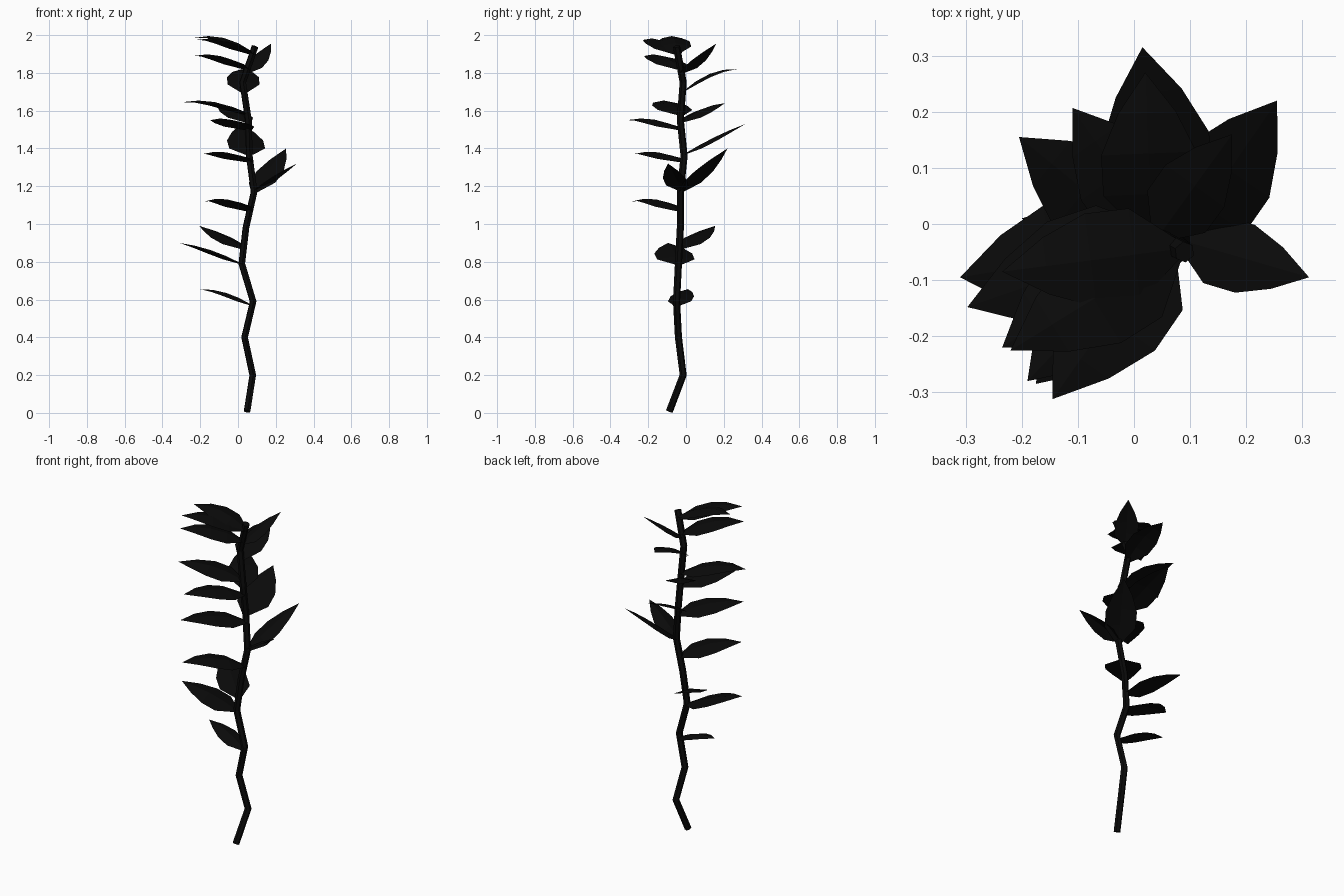
import bpy, bmesh
from mathutils import Vector

if "Cube" in bpy.data.objects:
    bpy.data.objects.remove(bpy.data.objects["Cube"])

dark = bpy.data.materials.new("dark_plant")
dark.diffuse_color = (0.003, 0.003, 0.003, 1)
dark.use_nodes = True
dark.node_tree.nodes["Principled BSDF"].inputs["Base Color"].default_value = dark.diffuse_color

# Zigzag stem
PATH = [Vector(p) for p in [
    (.048, -.088, .008), (.078, -.015, .20), (.035, -.04, .40), (.08, -.05, .59),
    (.02, -.04, .79), (.042, -.03, .98), (.085, -.03, 1.17), (.06, -.01, 1.36),
    (.055, -.03, 1.55), (.025, -.015, 1.75), (.09, -.05, 1.94)]]
curve = bpy.data.curves.new("stem", "CURVE")
curve.dimensions = "3D"
curve.bevel_depth = .019
curve.bevel_resolution = 1
curve.use_fill_caps = True
spline = curve.splines.new("POLY")
spline.points.add(len(PATH) - 1)
for pt, p in zip(spline.points, PATH):
    pt.co = (*p, 1)
stem = bpy.data.objects.new("stem", curve)
bpy.context.collection.objects.link(stem)
bpy.context.view_layer.objects.active = stem
stem.select_set(True)
bpy.ops.object.convert(target="MESH")
stem = bpy.context.object
for poly in stem.data.polygons:
    poly.use_smooth = False
stem.data.materials.append(dark)


def stem_at(z):
    for a, b in zip(PATH, PATH[1:]):
        if z <= b.z:
            return a.lerp(b, (z - a.z) / (b.z - a.z))
    return PATH[-1].copy()


# Leaf outline: position along the leaf, share of the full half width
OUTLINE = [(0, .2), (.25, .97), (.5, .98), (.75, .6)]


def leaf(index, base_z, tip, bend, width=.29):
    base, tip = stem_at(base_z), Vector(tip)
    along = tip - base
    flat = Vector((along.x, along.y, 0))
    length = flat.length
    side = Vector((-flat.y, flat.x, 0)).normalized()
    bm = bmesh.new()
    rows = []
    for t, w in OUTLINE:
        mid = base + along * t
        mid.z += bend * length * 4 * t * (1 - t)
        half = side * w * width * length
        drop = Vector((0, 0, -.018 * w))
        rows.append([bm.verts.new(v) for v in (mid - half + drop, mid, mid + half + drop)])
    for a, b in zip(rows, rows[1:]):
        for i in (0, 1):
            bm.faces.new((a[i], a[i + 1], b[i + 1], b[i]))
    end = bm.verts.new(tip)
    for i in (0, 1):
        bm.faces.new((rows[-1][i], rows[-1][i + 1], end))
    bmesh.ops.recalc_face_normals(bm, faces=bm.faces)
    mesh = bpy.data.meshes.new(f"leaf_{index:02d}")
    bm.to_mesh(mesh)
    bm.free()
    mesh.materials.append(dark)
    bpy.context.collection.objects.link(bpy.data.objects.new(mesh.name, mesh))


# Leaves from bottom to top: height on stem, tip, upward bend, width
LEAVES = [
    (.57, (-.20, .01, .655), .08, .23),
    (.79, (-.31, -.095, .90), .05, .31),
    (.87, (-.205, .155, .99), .05),
    (1.07, (-.175, -.285, 1.12), .1),
    (1.18, (.312, -.095, 1.32), .04, .27),
    (1.17, (.255, .22, 1.40), .04),
    (1.33, (-.19, -.28, 1.37), .08),
    (1.37, (.015, .315, 1.53), .03, .3),
    (1.50, (-.145, -.312, 1.55), .08),
    (1.58, (-.297, -.148, 1.645), .09, .27),
    (1.54, (-.11, .207, 1.64), .07),
    (1.70, (.02, .27, 1.82), .12, .3),
    (1.82, (-.235, -.22, 1.89), .1),
    (1.80, (.175, .16, 1.955), .03),
    (1.90, (-.22, -.225, 1.975), .1, .27),
    (1.91, (-.235, -.085, 1.985), .12, .27),
]
for i, spec in enumerate(LEAVES, 1):
    leaf(i, *spec)
